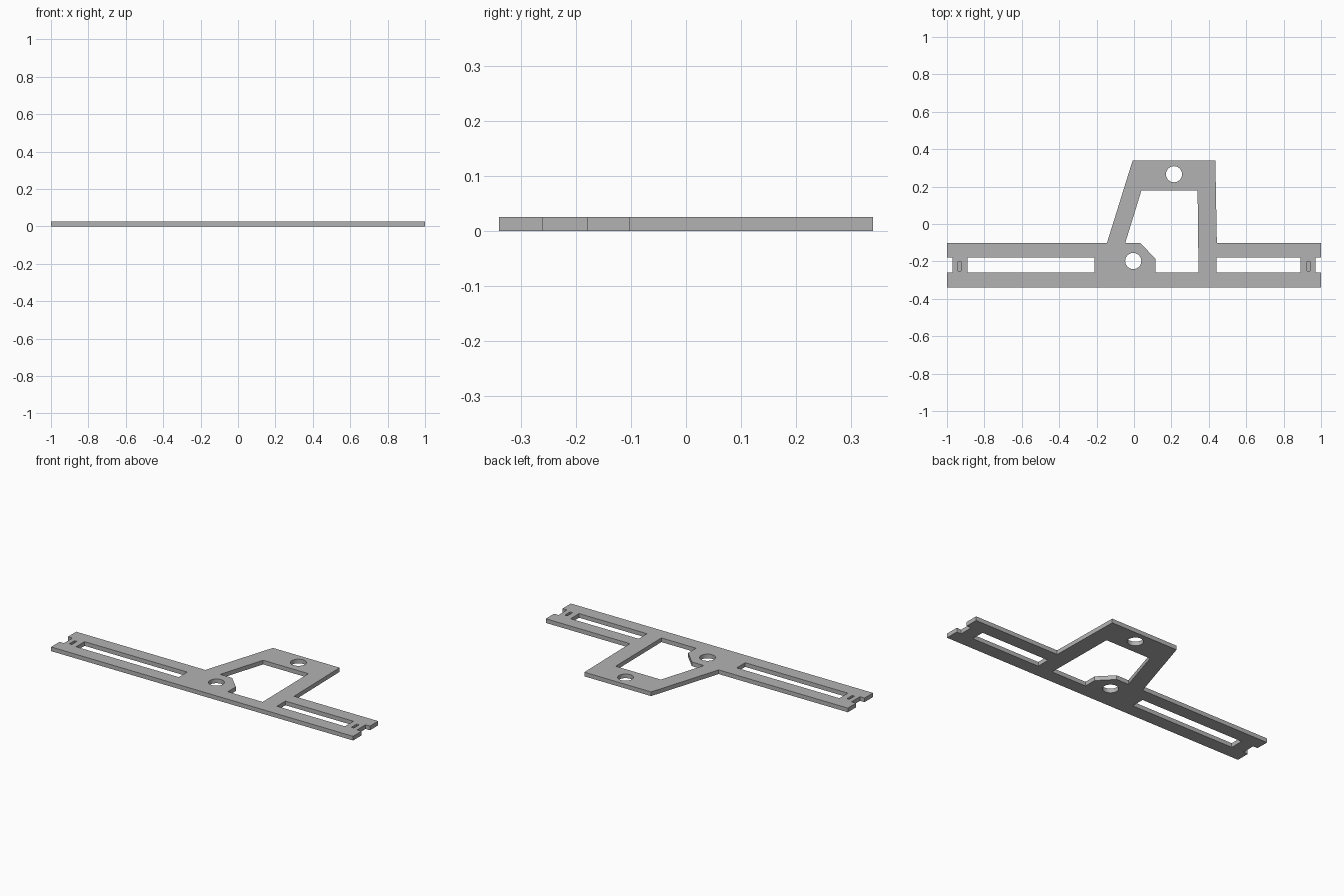
import bpy, bmesh, math

if "Cube" in bpy.data.objects:
    bpy.data.objects.remove(bpy.data.objects["Cube"], do_unlink=True)

THICK = 0.025
grey = bpy.data.materials.new("plain grey")
grey.use_nodes = True
COLOUR = (0.45, 0.45, 0.45, 1)
grey.diffuse_color = COLOUR
grey.node_tree.nodes["Principled BSDF"].inputs["Base Color"].default_value = COLOUR


def prism(name, points, z0, z1):
    """Extrude a flat outline between two heights."""
    bm = bmesh.new()
    face = bm.faces.new([bm.verts.new((x, y, z0)) for x, y in points])
    top = bmesh.ops.extrude_face_region(bm, geom=[face])["geom"]
    verts = [v for v in top if isinstance(v, bmesh.types.BMVert)]
    bmesh.ops.translate(bm, verts=verts, vec=(0, 0, z1 - z0))
    bmesh.ops.recalc_face_normals(bm, faces=bm.faces[:])
    mesh = bpy.data.meshes.new(name)
    bm.to_mesh(mesh)
    bm.free()
    mesh.materials.append(grey)
    obj = bpy.data.objects.new(name, mesh)
    bpy.context.collection.objects.link(obj)
    return obj


def rect(x0, x1, y0, y1):
    return [(x0, y0), (x1, y0), (x1, y1), (x0, y1)]


def circle(cx, cy, r, n=48):
    return [(cx + r * math.cos(math.tau * i / n), cy + r * math.sin(math.tau * i / n))
            for i in range(n)]


# Plate outline: long bar with end notches and a slanted tower
BASE, BAR, LOW, HIGH = -0.34, -0.102, -0.26, -0.18
plate = prism("bracket_plate", [
    (-1, BASE), (1, BASE), (1, LOW), (0.97, LOW), (0.97, HIGH), (1, HIGH), (1, BAR),
    (0.443, BAR), (0.435, 0.34), (-0.007, 0.34), (-0.145, BAR),
    (-1, BAR), (-1, HIGH), (-0.97, HIGH), (-0.97, LOW), (-1, LOW)], 0, THICK)

# Openings cut right through the plate
tower_window = [(0.115, LOW), (0.345, LOW), (0.34, 0.18), (0.04, 0.18),
                (-0.047, BAR), (0.033, BAR), (0.115, -0.185)]
openings = [
    tower_window,
    rect(-0.89, -0.21, LOW, HIGH),
    rect(0.44, 0.89, LOW, HIGH),
    circle(-0.004, -0.198, 0.043),
    circle(0.214, 0.266, 0.043),
]
cutters = [prism("opening_cutter", o, -0.1, 0.1) for o in openings]

# Shallow slots near both ends
for side in (-1, 1):
    x = side * 0.934
    cutters.append(prism("slot_cutter", rect(x - 0.008, x + 0.008, -0.25, -0.2),
                         THICK / 2, 0.1))

for cutter in cutters:
    cutter.hide_render = True
    mod = plate.modifiers.new("cut", "BOOLEAN")
    mod.operation = "DIFFERENCE"
    mod.solver = "EXACT"
    mod.object = cutter

# Apply the cuts and discard the cutters
bpy.context.view_layer.update()
depsgraph = bpy.context.evaluated_depsgraph_get()
cut_mesh = bpy.data.meshes.new_from_object(plate.evaluated_get(depsgraph))
plate.modifiers.clear()
plate.data = cut_mesh
for cutter in cutters:
    bpy.data.objects.remove(cutter, do_unlink=True)

# Smooth hole walls, crisp edges
bpy.context.view_layer.objects.active = plate
plate.select_set(True)
bpy.ops.object.shade_smooth_by_angle(angle=math.radians(30))
